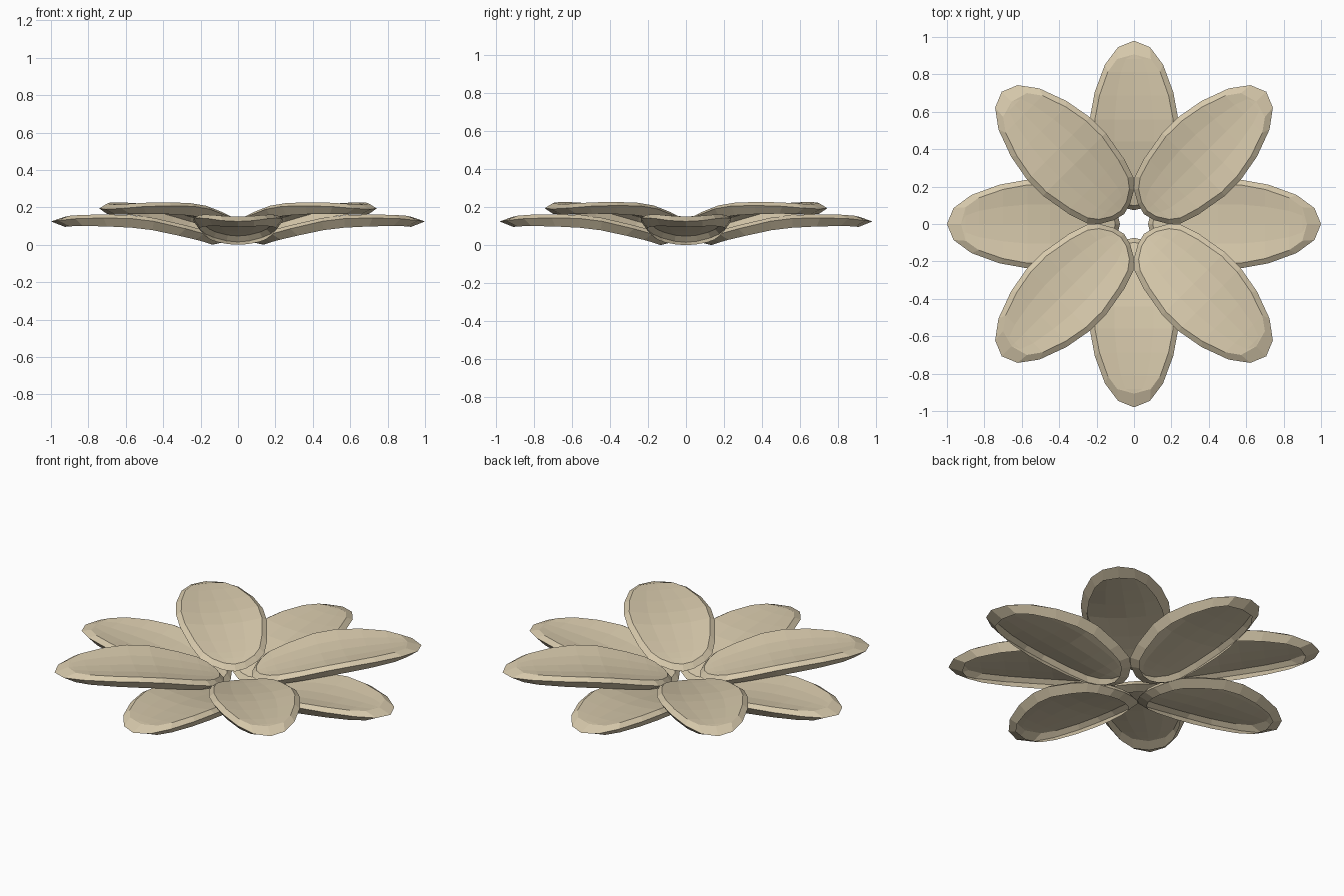
import bpy, bmesh, math
from mathutils import Matrix

if "Cube" in bpy.data.objects:
    bpy.data.objects.remove(bpy.data.objects["Cube"])

cream = bpy.data.materials.new("petal cream")
cream.diffuse_color = (0.68, 0.585, 0.41, 1)
cream.use_nodes = True
cream.node_tree.nodes["Principled BSDF"].inputs["Base Color"].default_value = cream.diffuse_color

# half outlines of a petal: (distance from flower centre, half width)
RIM = [(.075, 0), (.09, .06), (.13, .13), (.18, .175), (.28, .208), (.45, .237),
       (.57, .237), (.72, .21), (.87, .155), (.965, .085), (1.0, 0)]
TOP = [(.10, 0), (.112, .055), (.15, .115), (.20, .153), (.30, .183), (.45, .21),
       (.57, .209), (.70, .185), (.83, .14), (.90, .09), (.925, 0)]
LIP = [(a if a > .5 else .54 + (a - .54) * .92, w * .97) for a, w in TOP]
SPINE = [(.0, .0), (.15, .03), (.3, .057), (.5, .092), (.7, .109), (.87, .121), (1.01, .125)]
COLS = (-1, -.5, 0, .5, 1)


def spine(a):
    """Height of the petal's centre line, rising outwards and levelling off."""
    for (a0, z0), (a1, z1) in zip(SPINE, SPINE[1:]):
        if a <= a1:
            return z0 + (z1 - z0) * (a - a0) / (a1 - a0)


def petal(name, angle, lift, stretch=1.0):
    bm = bmesh.new()

    def point(a, w, z):
        return bm.verts.new((a, w, spine(a) + z))

    # gently cupped top skin
    top = [[point(a, w * f, .027 + .75 * w * w * (.35 + .65 * f * f)) for f in COLS]
           for a, w in TOP]
    for r, s in zip(top, top[1:]):
        for i in range(4):
            bm.faces.new((r[i], s[i], s[i + 1], r[i + 1]))
    # bevel out to the rim, then back in to a lower lip; the underside stays open
    for side in (0, 4):
        loops = [[r[side] for r in top],
                 [point(a, w * COLS[side], .75 * w * w) for a, w in RIM],
                 [point(a, w * COLS[side], .5 * w * w - .027) for a, w in LIP]]
        for p, q in zip(loops, loops[1:]):
            for i in range(len(p) - 1):
                bm.faces.new((p[i], p[i + 1], q[i + 1], q[i]))
    bmesh.ops.remove_doubles(bm, verts=bm.verts, dist=.0005)
    bmesh.ops.recalc_face_normals(bm, faces=bm.faces)
    bm.normal_update()
    if max(bm.faces, key=lambda f: f.calc_area()).normal.z < 0:
        bmesh.ops.reverse_faces(bm, faces=bm.faces)
    bm.transform(Matrix.Translation((0, 0, lift)) @ Matrix.Rotation(angle, 4, 'Z')
                 @ Matrix.Diagonal((stretch, 1, 1, 1)))
    mesh = bpy.data.meshes.new(name)
    bm.to_mesh(mesh)
    bm.free()
    mesh.materials.append(cream)
    ob = bpy.data.objects.new(name, mesh)
    bpy.context.collection.objects.link(ob)


# four lower petals on the axes, four raised petals on the diagonals
for k in range(4):
    petal(f"lower_petal_{k + 1}", k * math.pi / 2, 0, .98 if k % 2 else 1.0)
    petal(f"upper_petal_{k + 1}", (k + .5) * math.pi / 2, .065)
